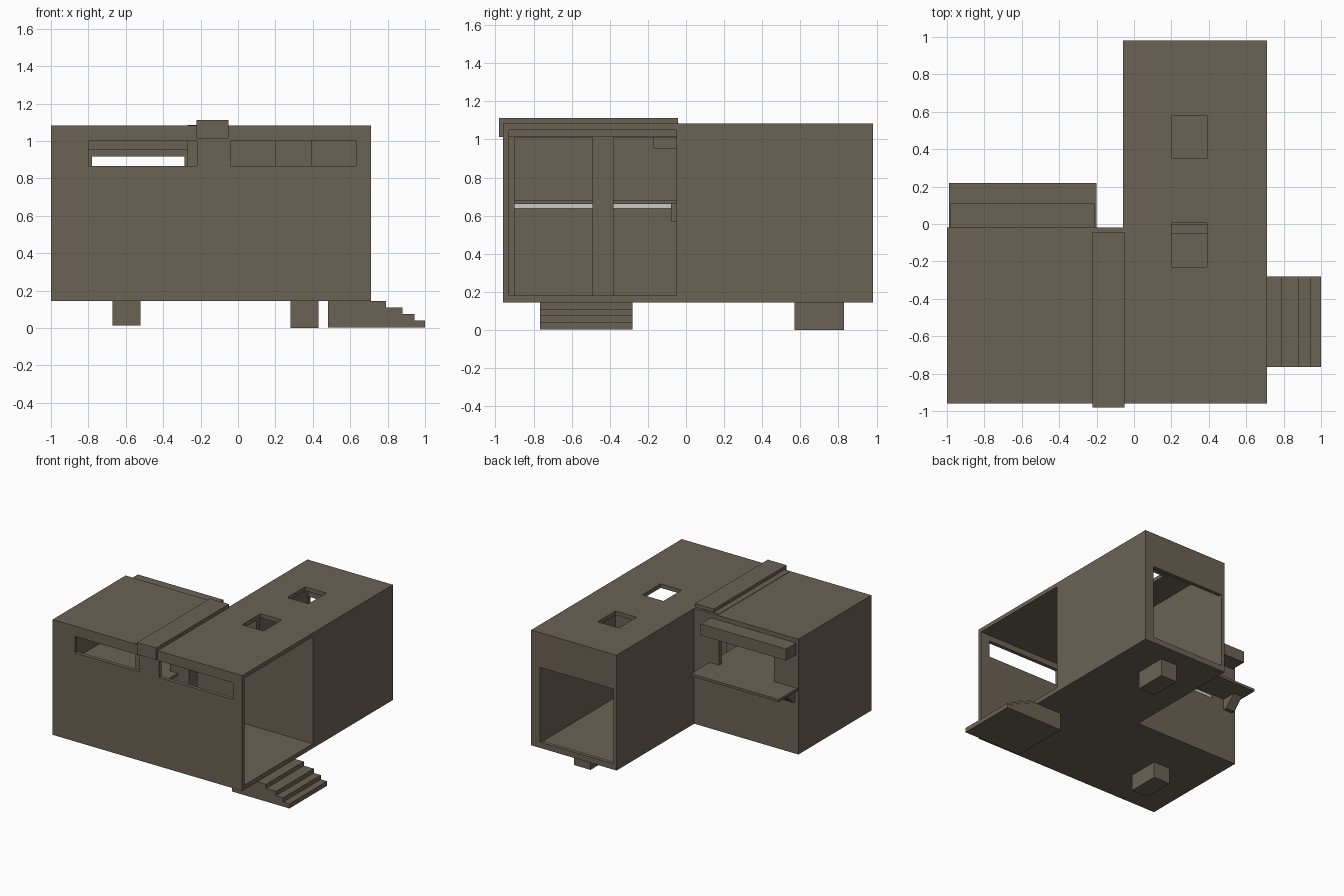
import bpy, bmesh

if "Cube" in bpy.data.objects:
    bpy.data.objects.remove(bpy.data.objects["Cube"])

def material(name, rgb):
    m = bpy.data.materials.new(name)
    m.diffuse_color = (*rgb, 1)
    m.use_nodes = True
    m.node_tree.nodes["Principled BSDF"].inputs["Base Color"].default_value = m.diffuse_color
    return m

BROWN = material("warm grey brown", (0.147, 0.122, 0.091))
LIGHT = material("pale grey", (0.60, 0.59, 0.56))

def prism(name, profile, axis, lo, hi, mat=BROWN):
    """Extrude a 2D profile along an axis ('x', 'y' or 'z')."""
    place = {'x': lambda a, b, t: (t, a, b),
             'y': lambda a, b, t: (a, t, b),
             'z': lambda a, b, t: (a, b, t)}[axis]
    bm = bmesh.new()
    low = [bm.verts.new(place(a, b, lo)) for a, b in profile]
    high = [bm.verts.new(place(a, b, hi)) for a, b in profile]
    bm.faces.new(low)
    bm.faces.new(high)
    n = len(profile)
    for i in range(n):
        j = (i + 1) % n
        bm.faces.new((low[i], low[j], high[j], high[i]))
    bmesh.ops.recalc_face_normals(bm, faces=bm.faces)
    mesh = bpy.data.meshes.new(name)
    bm.to_mesh(mesh)
    bm.free()
    mesh.materials.append(mat)
    ob = bpy.data.objects.new(name, mesh)
    bpy.context.scene.collection.objects.link(ob)
    return ob

def box(name, x, y, z, mat=BROWN):
    return prism(name, [(x[0], y[0]), (x[1], y[0]), (x[1], y[1]), (x[0], y[1])],
                 'z', z[0], z[1], mat)

# L-shaped shell
shell = prism("house_shell", [(-1, -.96), (.71, -.96), (.71, .98), (-.06, .98),
                              (-.06, -.02), (-1, -.02)], 'z', .143, 1.083)

# Rooms, windows and skylights cut out of the shell
cuts = [
    ("main_room", (-.97, .8), (-.93, -.05), (.18, 1.05)),
    ("back_room", (-.035, .635), (0, .95), (.18, 1.05)),
    ("back_doorway", (-.03, .63), (.9, 1.1), (.19, .80)),
    ("skylight_back", (.20, .39), (.35, .58), (.95, 1.2)),
    ("skylight_front", (.20, .39), (-.23, .005), (.80, 1.2)),
    ("front_window_left", (-.80, -.22), (-1.1, -.9), (.865, 1.0)),
    ("front_window_right", (-.04, .63), (-1.1, -.9), (.867, 1.003)),
    ("back_window", (-.78, -.285), (-.1, .05), (.63, .917)),
]
for name, x, y, z in cuts:
    cutter = box(name + "_cutter", x, y, z)
    cutter.hide_render = True
    cutter.hide_viewport = False
    mod = shell.modifiers.new(name, 'BOOLEAN')
    mod.operation = 'DIFFERENCE'
    mod.solver = 'EXACT'
    mod.object = cutter
bpy.context.view_layer.update()
cut_mesh = bpy.data.meshes.new_from_object(
    shell.evaluated_get(bpy.context.evaluated_depsgraph_get()))
shell.modifiers.clear()
shell.data = cut_mesh
for name, *_ in cuts:
    bpy.data.objects.remove(bpy.data.objects[name + "_cutter"])

# Post frame between the two wings
box("frame_post_front", (-.27, -.10), (-.935, -.90), (.17, 1.03))
box("frame_post_middle", (-.27, -.10), (-.49, -.38), (.17, 1.03))
box("frame_header", (-.27, -.10), (-.95, -.04), (1.01, 1.086))

# Roof band over the joint
box("roof_band", (-.222, -.052), (-.98, -.043), (1.013, 1.112))

# Awning, serving counter and its brackets at the back of the left wing
box("awning", (-.98, -.21), (-.17, .11), (.953, 1.047))
box("counter_top", (-.99, -.20), (-.93, .22), (.66, .68))
box("counter_underlay", (-.96, -.29), (-.93, -.03), (.638, .66), LIGHT)
for side, x in (("left", -.97), ("right", -.29)):
    prism("counter_bracket_" + side,
          [(-.08, .57), (.01, .57), (.10, .66), (-.08, .66)], 'x', x, x + .08)

# Entrance steps
prism("entrance_steps", [(.48, .003), (1, .003), (1, .04), (.943, .04), (.943, .075),
                         (.88, .075), (.88, .11), (.79, .11), (.79, .144), (.48, .144)],
      'y', -.765, -.28)

# Feet
box("foot_left", (-.67, -.52), (-.645, -.385), (.012, .16))
box("foot_right", (.28, .43), (.57, .83), (0, .16))
